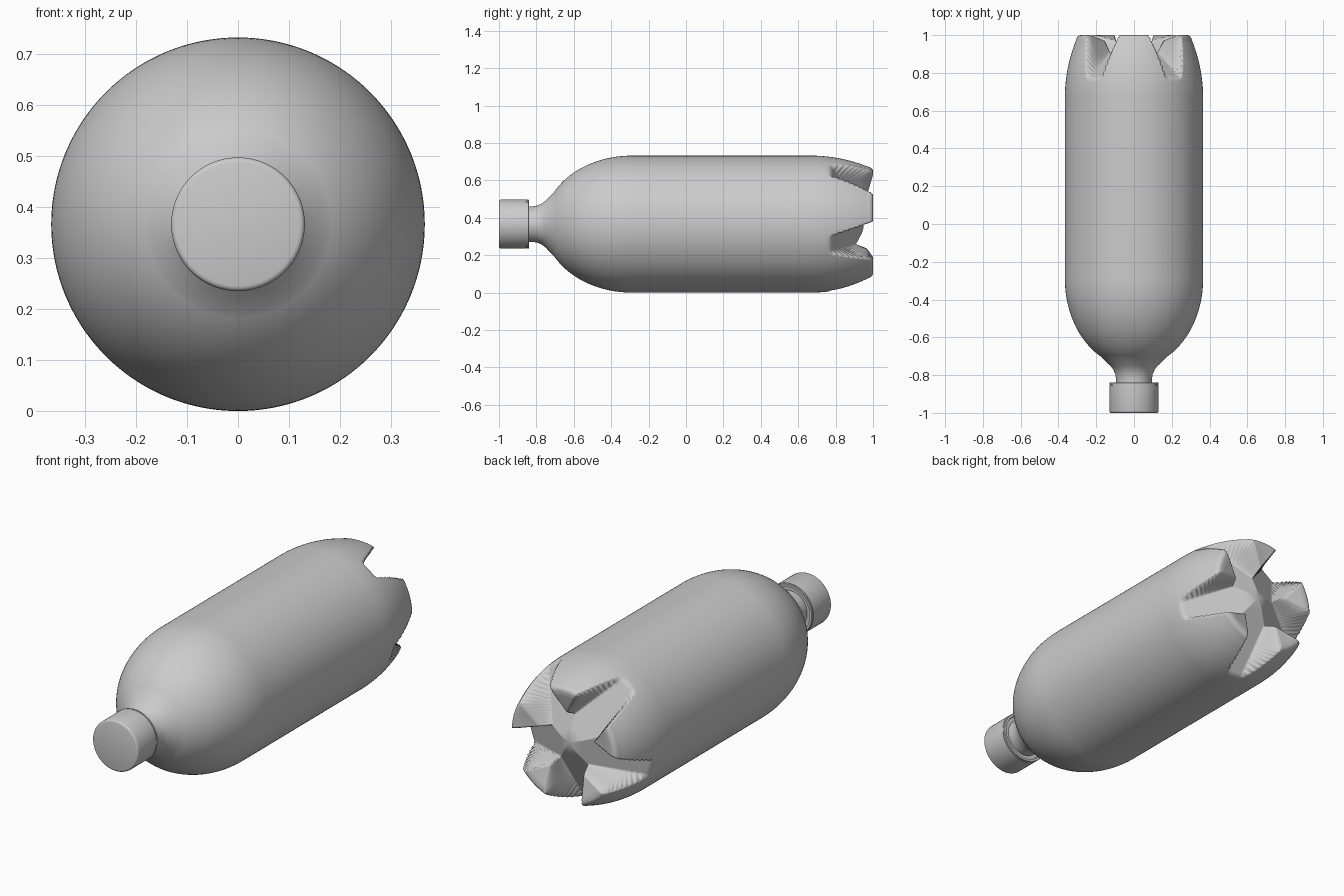
import bpy, bmesh
from math import sin, cos, pi, sqrt, hypot, radians

if "Cube" in bpy.data.objects:
    bpy.data.objects.remove(bpy.data.objects["Cube"])

R, ZC, SEG = 0.366, 0.366, 240
CY = 0.5                      # ray origin on the axis for shaping the base


def smin(a, b, k):
    h = max(k - abs(a - b), 0) / k
    return min(a, b) - h * h * k / 4


def smax(a, b, k):
    return -smin(-a, -b, k)


def entry(g0, rate):
    return min(-g0 / rate, 3.0) if rate > 1e-4 else 3.0


# Base groove: sloped floor plus two flared walls, repeated five times
def groove(y, r, ang):
    if y < 0.6:
        return y, r
    a = (ang + pi / 2 + pi / 5) % (2 * pi / 5) - pi / 5
    t = hypot(y - CY, r)
    dy, dr = (y - CY) / t, r / t
    du, dw = dr * cos(a), abs(dr * sin(a))
    slope = (0.945 - 0.775) / (0.355 - 0.04)
    floor = entry(CY - 0.945 - slope * 0.04, dy + slope * du)
    wall = entry(0.05 + 0.25 * (CY - 0.79), 0.25 * dy - dw)
    t = smin(t, smax(floor, wall, 0.03), 0.018)
    return CY + dy * t, dr * t


# Revolve a (y, r) profile about the bottle axis
def revolve(name, profile, seg, shape=None, angle=180):
    bm = bmesh.new()
    rings = []
    for y, r in profile:
        if r < 1e-5:
            yy = shape(y, 1e-6, 0)[0] if shape else y
            rings.append([bm.verts.new((0, yy, ZC))] * seg)
            continue
        ring = []
        for i in range(seg):
            a = 2 * pi * i / seg
            yy, rr = shape(y, r, a) if shape else (y, r)
            ring.append(bm.verts.new((rr * cos(a), yy, ZC + rr * sin(a))))
        rings.append(ring)
    for p, q in zip(rings, rings[1:]):
        for i in range(seg):
            j = (i + 1) % seg
            bm.faces.new(list(dict.fromkeys((p[i], p[j], q[j], q[i]))))
    bmesh.ops.recalc_face_normals(bm, faces=bm.faces)
    me = bpy.data.meshes.new(name)
    bm.to_mesh(me)
    bm.free()
    ob = bpy.data.objects.new(name, me)
    bpy.context.collection.objects.link(ob)
    bpy.context.view_layer.objects.active = ob
    ob.select_set(True)
    bpy.ops.object.shade_smooth_by_angle(angle=radians(angle))
    ob.select_set(False)
    return ob


def resample(pts, step):
    out = [pts[0]]
    for (y0, r0), (y1, r1) in zip(pts, pts[1:]):
        n = max(1, round(hypot(y1 - y0, r1 - r0) / step))
        out += [(y0 + (y1 - y0) * i / n, r0 + (r1 - r0) * i / n) for i in range(1, n + 1)]
    return out


# Neck and domed shoulder
neck = [(-0.90, 0), (-0.90, 0.094), (-0.86, 0.094), (-0.82, 0.095), (-0.795, 0.099),
        (-0.77, 0.110), (-0.75, 0.126), (-0.732, 0.145)]
shoulder = []
for i in range(29):
    a = radians(62 * (1 - i / 28))
    shoulder.append((-0.29 - 0.47 * sin(a), R * cos(a)))

# Straight side, tapered foot and hollow underside
foot = [(0.67 + 0.30 * i / 20, R - 0.058 * (i / 20) ** 2) for i in range(21)]
foot += [(0.983, 0.304), (0.993, 0.298), (0.999, 0.289), (1.0, 0.279), (0.998, 0.262),
         (0.985, 0.215), (0.969, 0.16), (0.957, 0.10), (0.951, 0.05), (0.95, 0)]
body = neck + shoulder + [(0.0, R), (0.4, R)] + resample(foot, 0.006)
revolve("bottle_body", body, SEG, groove)

# Screw cap with a rounded rim
revolve("screw_cap", [(-1, 0), (-1, 0.121), (-0.9985, 0.126), (-0.995, 0.1295), (-0.99, 0.131),
                      (-0.852, 0.131), (-0.852, 0.09)], 96, angle=35)

# Tamper ring below the cap
revolve("tamper_ring", [(-0.853, 0.127), (-0.850, 0.127), (-0.849, 0.131), (-0.842, 0.131),
                        (-0.840, 0.129), (-0.840, 0.117), (-0.853, 0.115)], 96, angle=35)
